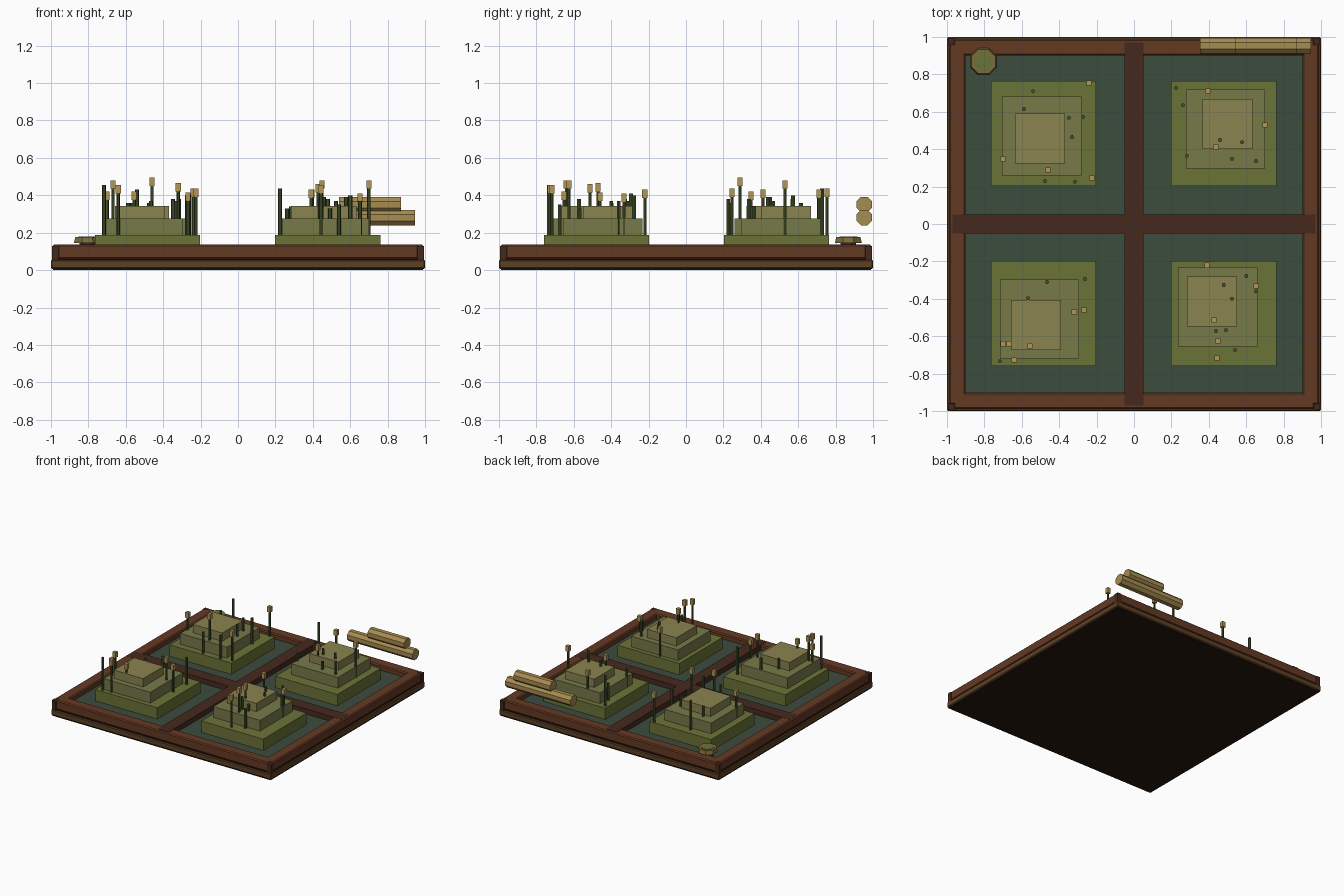
import bpy, bmesh, math
from mathutils import Matrix, Vector

if "Cube" in bpy.data.objects:
    bpy.data.objects.remove(bpy.data.objects["Cube"])


def mat(name, hexcol):
    m = bpy.data.materials.new(name)
    rgb = [(int(hexcol[i:i + 2], 16) / 255) ** 2.2 for i in (0, 2, 4)]
    m.diffuse_color = (*rgb, 1)
    m.use_nodes = True
    m.node_tree.nodes["Principled BSDF"].inputs["Base Color"].default_value = m.diffuse_color
    return m


WOOD, TRIM = mat("rim_wood", "643C28"), mat("trim_wood", "5E4229")
BAR, DARK = mat("bar_wood", "482D22"), mat("dark_base", "2A1E16")
WATER, STEM = mat("water", "3F4D40"), mat("stem", "455430")
HEAD, LOG = mat("reed_head", "B09656"), mat("log", "A58B52")
TIERS = [mat("grass_low", "6B733A"), mat("grass_mid", "77794A"), mat("grass_top", "888251")]


def finish(name, bm, material, bevel=0):
    me = bpy.data.meshes.new(name)
    bm.to_mesh(me)
    bm.free()
    ob = bpy.data.objects.new(name, me)
    bpy.context.collection.objects.link(ob)
    me.materials.append(material)
    if bevel:
        b = ob.modifiers.new("bevel", "BEVEL")
        b.width, b.segments = bevel, 1
    return ob


def add_box(bm, x0, x1, y0, y1, z0, z1):
    m = Matrix.Translation(((x0 + x1) / 2, (y0 + y1) / 2, (z0 + z1) / 2))
    bmesh.ops.create_cube(bm, size=1, matrix=m @ Matrix.Diagonal((x1 - x0, y1 - y0, z1 - z0, 1)))


def box(name, material, *dims, bevel=0):
    bm = bmesh.new()
    add_box(bm, *dims)
    return finish(name, bm, material, bevel)


def add_prism(bm, a, b, r, sides, r2=None):
    a, b = Vector(a), Vector(b)
    d = b - a
    m = Matrix.Translation((a + b) / 2) @ d.to_track_quat('Z', 'Y').to_matrix().to_4x4()
    m = m @ Matrix.Rotation(math.pi / sides, 4, 'Z')
    bmesh.ops.create_cone(bm, cap_ends=True, segments=sides, radius1=r,
                          radius2=r if r2 is None else r2, depth=d.length, matrix=m)


def prism(name, material, *args, **kw):
    bm = bmesh.new()
    add_prism(bm, *args, **kw)
    return finish(name, bm, material)


# base slab, trim and water
box("base_slab", DARK, -.99, .99, -.99, .99, 0, .06)
box("water_bed", WATER, -.91, .91, -.91, .91, .05, .095)
for s in (-1, 1):
    y0, y1 = sorted((s * .90, s * .99))
    box("rim_x", WOOD, -.965, .965, y0, y1, .06, .136, bevel=.008)
    box("rim_y", WOOD, y0, y1, -.965, .965, .06, .136, bevel=.008)
    t0, t1 = sorted((s * .96, s * 1.0))
    box("trim_x", TRIM, -1, 1, t0, t1, .008, .055, bevel=.006)
    box("trim_y", TRIM, t0, t1, -1, 1, .008, .055, bevel=.006)
    for q in (-1, 1):
        p0, p1 = sorted((q * .96, q * .995))
        r0, r1 = sorted((s * .96, s * .995))
        box("corner_post", BAR, p0, p1, r0, r1, .005, .13)

# dividing cross bars
box("cross_bar_y", BAR, -.05, .05, -.97, .97, .06, .138)
box("cross_bar_x", BAR, -.97, .97, -.05, .05, .06, .137)

# stepped mounds: low, mid and top tier centres per quadrant
mounds = [
    ((-.484, .484), (-.494, .47), (-.503, .457)),
    ((.48, .484), (.489, .508), (.50, .535)),
    ((-.484, -.478), (-.505, -.508), (-.524, -.54)),
    ((.48, -.478), (.447, -.444), (.417, -.414)),
]
for centres in mounds:
    for (cx, cy), h, z0, z1, m in zip(centres, (.281, .212, .133), (.09, .185, .27),
                                      (.188, .276, .344), TIERS):
        box("mound_tier", m, cx - h, cx + h, cy - h, cy + h, z0, z1)

# reeds with heads (x, y, top)
headed = [
    (-.24, .754, .435), (-.70, .348, .42), (-.46, .289, .495), (-.225, .246, .435),
    (-.32, -.47, .465), (-.267, -.46, .415), (-.70, -.64, .42), (-.668, -.64, .48),
    (-.556, -.652, .42), (-.64, -.727, .455), (.396, .711, .43), (.70, .53, .48),
    (.438, .412, .43), (.39, -.22, .43), (.652, -.332, .41), (.428, -.513, .46),
    (.449, -.626, .48), (.444, -.717, .455),
]
# bare reeds
bare = [
    (-.54, .71, .43), (-.588, .615, .36), (-.348, .567, .38), (-.273, .572, .40),
    (-.332, .465, .37), (-.476, .23, .36), (-.316, .225, .38), (-.465, -.31, .37),
    (-.262, -.294, .41), (-.567, -.396, .36), (-.717, -.733, .455), (.225, .727, .435),
    (.262, .636, .33), (.283, .364, .34), (.46, .449, .39), (.578, .438, .39),
    (.524, .348, .34), (.652, .337, .38), (.60, -.278, .40), (.48, -.326, .38),
    (.524, -.40, .37), (.652, -.36, .37), (.438, -.572, .38), (.492, -.567, .33),
    (.54, -.674, .35),
]
stems, heads = bmesh.new(), bmesh.new()
for x, y, t in headed:
    add_prism(stems, (x, y, .18), (x, y, t - .04), .009, 6)
    add_box(heads, x - .014, x + .014, y - .014, y + .014, t - .045, t)
for x, y, t in bare:
    add_prism(stems, (x, y, .18), (x, y, t), .011, 6)
finish("reed_stems", stems, STEM)
finish("reed_heads", heads, HEAD)

# stacked logs at the back
prism("lower_log", LOG, (.353, .953, .28), (.947, .953, .28), .045, 8)
prism("upper_log", LOG, (.54, .953, .35), (.872, .953, .35), .045, 8)

# small bowl in the corner
prism("bowl_foot", BAR, (-.805, .868, .09), (-.805, .868, .155), .045, 8)
prism("bowl", mat("bowl", "7B6B3E"), (-.805, .868, .145), (-.805, .868, .177), .078, 8, r2=.07)
prism("bowl_filling", TIERS[0], (-.805, .868, .16), (-.805, .868, .181), .052, 8)
